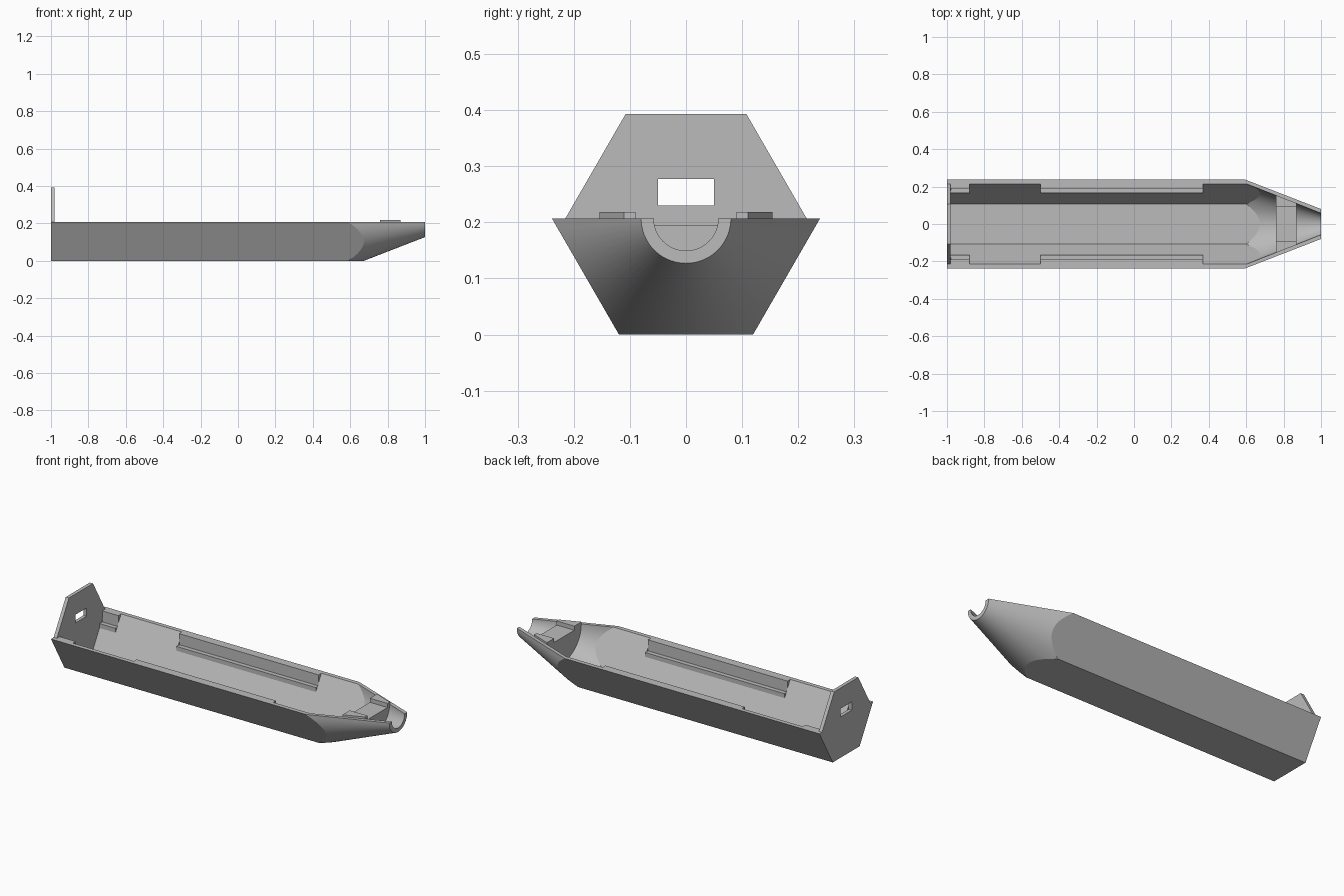
import bpy, bmesh, math

cube = bpy.data.objects.get("Cube")
if cube:
    bpy.data.objects.remove(cube, do_unlink=True)

RIM = 0.207            # height of the hexagon axis and the open rim
R_OUT, R_IN = 0.239, 0.215
WALL_X = -0.98         # inside face of the end wall
CAVITY_X = 0.60        # where the cavity starts to taper
BORE = 0.0575          # cavity radius at the nose

grey = bpy.data.materials.new("light grey")
grey.use_nodes = True
grey.diffuse_color = (0.5, 0.5, 0.5, 1)
grey.node_tree.nodes["Principled BSDF"].inputs["Base Color"].default_value = (0.5, 0.5, 0.5, 1)


def finish(name, bm):
    """Turn a bmesh into a shaded, coloured object."""
    bmesh.ops.recalc_face_normals(bm, faces=bm.faces)
    mesh = bpy.data.meshes.new(name)
    bm.to_mesh(mesh)
    bm.free()
    obj = bpy.data.objects.new(name, mesh)
    bpy.context.collection.objects.link(obj)
    mesh.materials.append(grey)
    return obj


def loft(name, start, end, x0, x1):
    """Solid between two matching (y, z) profiles at x0 and x1."""
    bm = bmesh.new()
    a = [bm.verts.new((x0, y, z)) for y, z in start]
    b = [bm.verts.new((x1, y, z)) for y, z in end]
    bm.faces.new(a)
    bm.faces.new(b)
    for i in range(len(a)):
        j = (i + 1) % len(a)
        bm.faces.new((a[i], a[j], b[j], b[i]))
    return finish(name, bm)


STEPS = 36
ANGLES = [math.pi + math.pi * i / STEPS for i in range(STEPS + 1)]


def hex_radius(angle, radius):
    """Distance from the axis to a hexagon side at the given angle."""
    side = angle % (math.pi / 3) - math.pi / 6
    return radius * math.cos(math.pi / 6) / math.cos(side)


def skin(bm, radius, x_back, x_taper, r_nose):
    """Half hexagonal prism sharpened by a cone; one row of verts per angle."""
    rows = []
    for a in ANGLES:
        r = hex_radius(a, radius)
        x_cut = 1 - (1 - x_taper) * (r - r_nose) / (radius - r_nose)
        rows.append([bm.verts.new((x, q * math.cos(a), RIM + q * math.sin(a)))
                     for x, q in ((x_back, r), (x_cut, r), (1, r_nose))])
    for p, q in zip(rows, rows[1:]):
        for k in (0, 1):
            bm.faces.new((p[k], p[k + 1], q[k + 1], q[k]))
    bm.faces.new([row[0] for row in rows])
    return rows


# Hollow half shell with tapered nose
bm = bmesh.new()
outer = skin(bm, R_OUT, -1, 0.59, 0.08)
inner = skin(bm, R_IN, WALL_X, CAVITY_X, BORE)
for e in (0, -1):
    o, i = outer[e], inner[e]
    for k in (0, 1):
        bm.faces.new((o[k], o[k + 1], i[k + 1], i[k]))
bm.faces.new((outer[0][0], inner[0][0], inner[-1][0], outer[-1][0]))
for n in range(STEPS):
    bm.faces.new((outer[n][2], outer[n + 1][2], inner[n + 1][2], inner[n][2]))
shell = finish("shell", bm)


def wall_z(y):
    """Height of the sloping inside wall at distance y from the middle."""
    return RIM - (R_IN - y) * math.sqrt(3)


# Stepped rails along both walls, with a shallow slot behind each ledge
LEDGE, FACE, LEDGE_Z = 0.165, 0.19, 0.145
ledge_back = R_IN - (RIM - LEDGE_Z) / math.sqrt(3)
ledge = [(LEDGE, wall_z(LEDGE)), (LEDGE, LEDGE_Z), (ledge_back, LEDGE_Z)]
upper = [(FACE, wall_z(FACE)), (FACE, RIM), (R_IN, RIM)]
slot = [(LEDGE, LEDGE_Z), (FACE, LEDGE_Z), (FACE, 0.3), (LEDGE, 0.3)]
for place, x0, x1 in (("end", WALL_X, -0.88), ("middle", -0.5, 0.37)):
    for side, s in (("left_wall", 1), ("right_wall", -1)):
        def flip(points):
            return [(s * y, z) for y, z in points]
        label = f"{place}_{side}"
        loft(label + "_ledge", flip(ledge), flip(ledge), x0, x1)
        loft(label + "_rail", flip(upper), flip(upper), x0, x1)
        cutter = loft("slot_cutter", flip(slot), flip(slot), x0 + 0.001, x1)
        cutter.hide_render = True
        mod = shell.modifiers.new("slot", "BOOLEAN")
        mod.operation = "DIFFERENCE"
        mod.solver = "EXACT"
        mod.object = cutter
        bpy.context.view_layer.objects.active = shell
        bpy.ops.object.modifier_apply(modifier=mod.name)
        bpy.data.objects.remove(cutter, do_unlink=True)

# Raised end plate with a rectangular window
bm = bmesh.new()
top = RIM + R_IN * math.sin(math.pi / 3)
border = [(-R_IN, RIM), (R_IN, RIM), (R_IN / 2, top), (-R_IN / 2, top)]
window = [(-0.05, 0.23), (0.05, 0.23), (0.05, 0.277), (-0.05, 0.277)]
rings = [[bm.verts.new((x, y, z)) for y, z in loop]
         for x, loop in ((-1, border), (WALL_X, border), (WALL_X, window), (-1, window))]
for p, q in zip(rings, rings[1:] + rings[:1]):
    for i in range(4):
        j = (i + 1) % 4
        bm.faces.new((p[i], p[j], q[j], q[i]))
finish("end_plate", bm)


# Channelled plug filling part of the nose
def plug_profile(x):
    r = BORE + (1 - x) * (R_IN - BORE) / (1 - CAVITY_X) + 0.002
    tab, floor, half = 0.218, 0.195, 0.09
    arc = [(r * math.cos(a), RIM + r * math.sin(a)) for a in ANGLES]
    return arc + [(r, tab), (half, tab), (half, floor),
                  (-half, floor), (-half, tab), (-r, tab)]


loft("nose_plug", plug_profile(0.76), plug_profile(0.87), 0.76, 0.87)

# Smooth the cone, keep the hexagon edges crisp
bpy.ops.object.select_all(action="DESELECT")
shell.select_set(True)
bpy.context.view_layer.objects.active = shell
bpy.ops.object.shade_smooth_by_angle(angle=math.radians(15))
